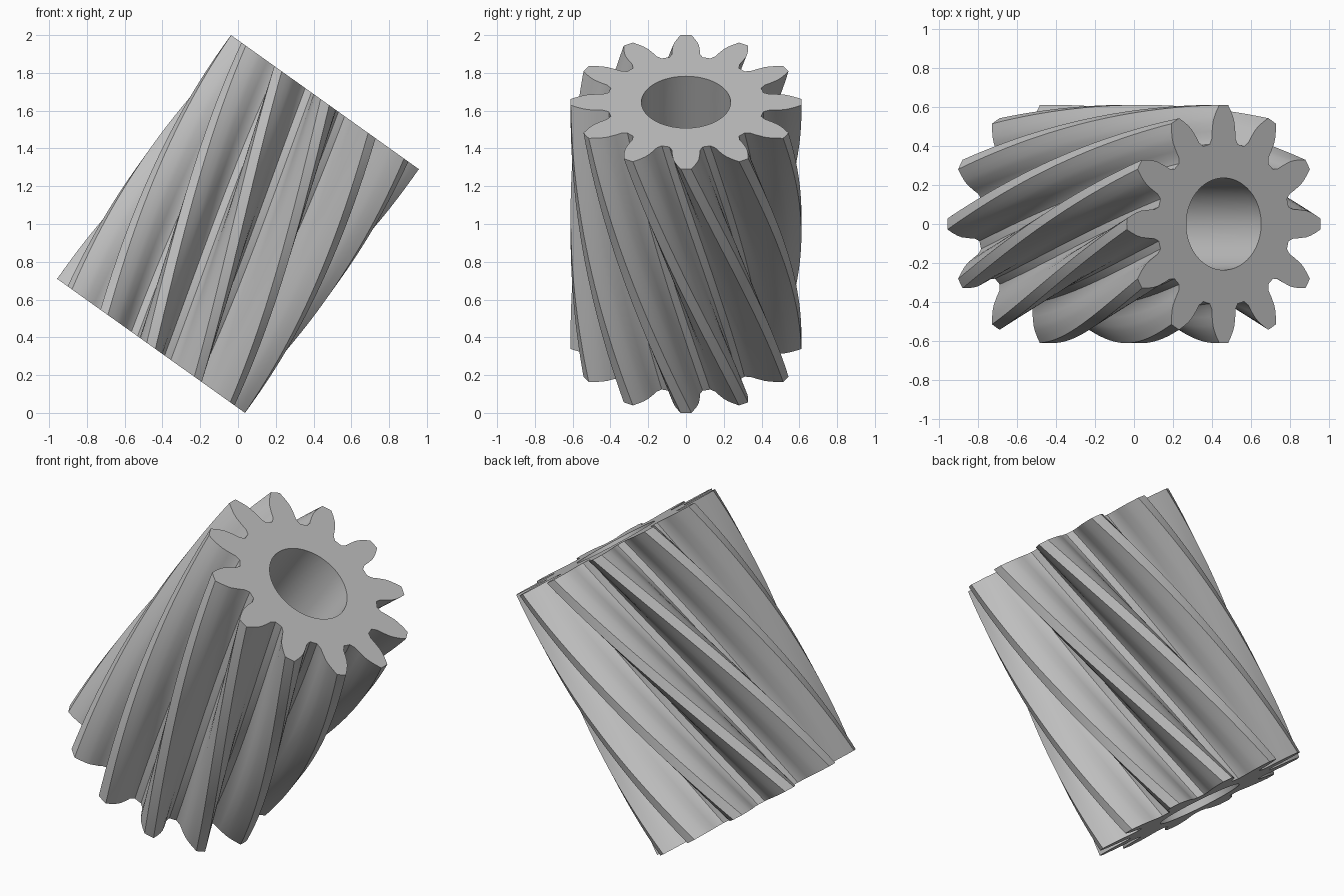
import bpy, bmesh, math
from mathutils import Matrix, Vector

old = bpy.data.objects.get("Cube")
if old:
    bpy.data.objects.remove(old)

TEETH = 12
OUTER, BORE = 0.611, 0.236
LENGTH = 1.585
TILT = math.radians(35.5)
TWIST = math.radians(60)      # turn of each tooth from top to bottom
RINGS = 24

# Half tooth, root to tip: (radius, half width)
FLANK = [(0.418, 0.088), (0.445, 0.074), (0.48, 0.073), (0.525, 0.068),
         (0.55, 0.060), (0.58, 0.046), (OUTER, 0.028)]


def gear_outline():
    """Polar points (radius, angle) of the whole toothed outline."""
    half = [(r, math.asin(w / r)) for r, w in FLANK]
    tooth = [(r, -a) for r, a in half] + [(OUTER, 0)] + [(r, a) for r, a in reversed(half)]
    pitch = 2 * math.pi / TEETH
    tooth.append((FLANK[0][0], pitch / 2))
    return [(r, a + pitch * i) for i in range(TEETH) for r, a in tooth]


def add_ring(bm, points, z, turn):
    return [bm.verts.new((r * math.cos(a + turn), r * math.sin(a + turn), z))
            for r, a in points]


def bridge(bm, a, b, flip=False):
    n = len(a)
    for i in range(n):
        j = (i + 1) % n
        quad = [a[i], a[j], b[j], b[i]]
        bm.faces.new(quad[::-1] if flip else quad)


# Twisted toothed wall, plain bore and two flat end faces
outline = gear_outline()
bore = [(BORE, a) for r, a in outline]
bm = bmesh.new()
outer_rings, inner_rings = [], []
for k in range(RINGS + 1):
    t = k / RINGS
    z, turn = (t - 0.5) * LENGTH, TWIST * (1 - t)
    outer_rings.append(add_ring(bm, outline, z, turn))
    inner_rings.append(add_ring(bm, bore, z, turn))
for k in range(RINGS):
    bridge(bm, outer_rings[k], outer_rings[k + 1])
    bridge(bm, inner_rings[k], inner_rings[k + 1], True)
bridge(bm, outer_rings[0], inner_rings[0], True)
bridge(bm, outer_rings[-1], inner_rings[-1])

# Lean the gear to the side and rest its lower rim on the ground
height = LENGTH * math.cos(TILT) + 2 * OUTER * math.sin(TILT)
bm.transform(Matrix.Translation(Vector((0, 0, height / 2))) @ Matrix.Rotation(TILT, 4, 'Y'))
bmesh.ops.recalc_face_normals(bm, faces=bm.faces)

mesh = bpy.data.meshes.new("helical_gear")
bm.to_mesh(mesh)
bm.free()
gear = bpy.data.objects.new("helical_gear", mesh)
bpy.context.collection.objects.link(gear)

# Plain grey metal
grey = bpy.data.materials.new("grey_metal")
grey.use_nodes = True
colour = (0.52, 0.52, 0.52, 1)
grey.diffuse_color = colour
grey.node_tree.nodes["Principled BSDF"].inputs["Base Color"].default_value = colour
mesh.materials.append(grey)

# Smooth flanks, crisp tooth edges
bpy.ops.object.select_all(action='DESELECT')
gear.select_set(True)
bpy.context.view_layer.objects.active = gear
bpy.ops.object.shade_smooth_by_angle(angle=math.radians(28))
